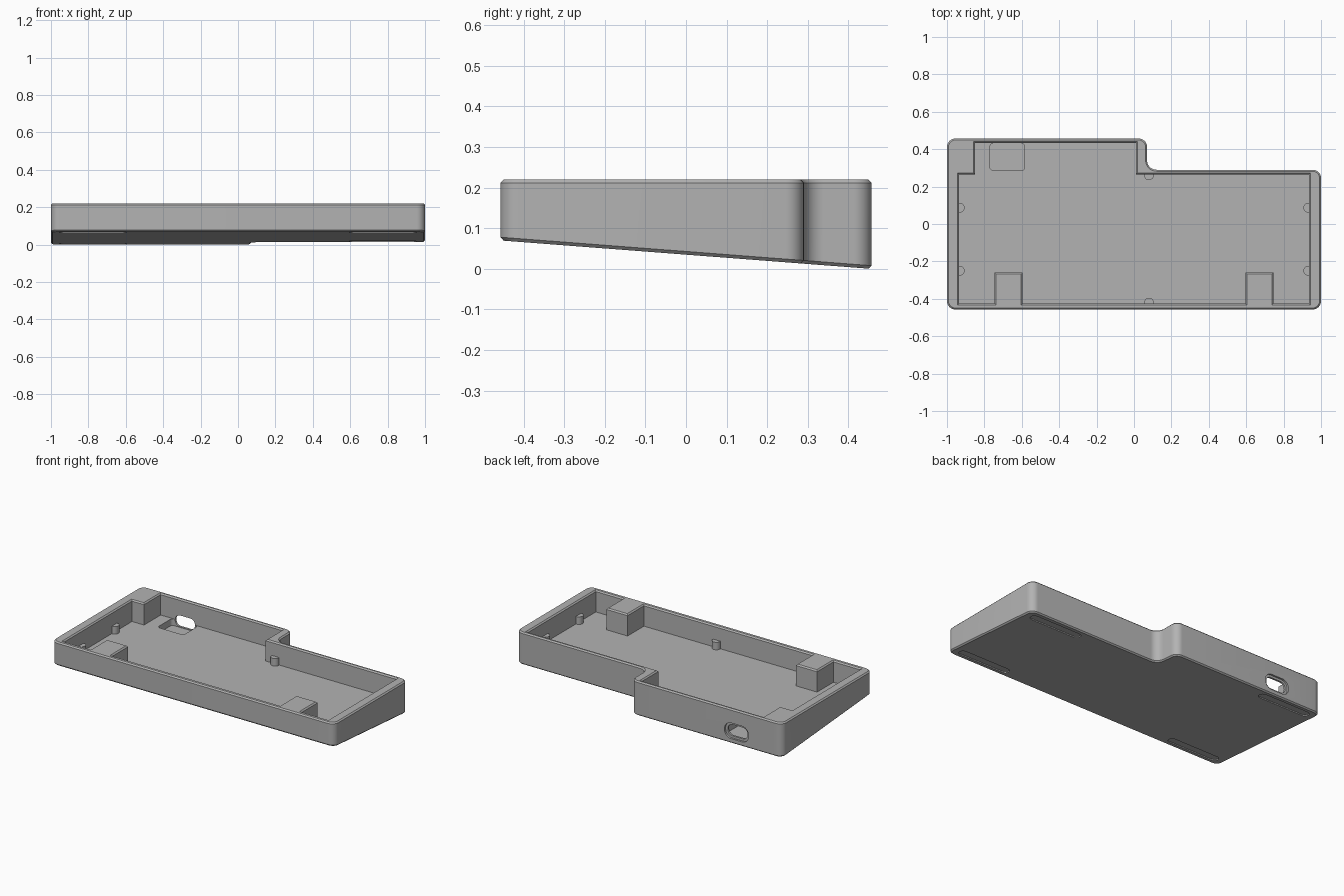
import bpy, bmesh, math
from mathutils import Matrix, Vector

if "Cube" in bpy.data.objects:
    bpy.data.objects.remove(bpy.data.objects["Cube"], do_unlink=True)

TOP = 0.22        # rim height
FLOOR = 0.082     # inside floor height
CH = 0.008        # edge chamfer
FRONT, BACK = -0.457, 0.457

grey = bpy.data.materials.new("plain grey")
grey.use_nodes = True
grey.diffuse_color = (0.45, 0.45, 0.45, 1)
grey.node_tree.nodes["Principled BSDF"].inputs["Base Color"].default_value = (0.45, 0.45, 0.45, 1)


def underside(y):
    """Height of the sloping base at depth y."""
    return 0.07 * (BACK - y) / (BACK - FRONT)


def outline(corners, inset=0.0, steps=8):
    """Right-angled counter-clockwise outline (x, y, radius), inset and rounded."""
    pts = []
    n = len(corners)
    for i, (x, y, r) in enumerate(corners):
        p = Vector((x, y))
        u = (p - Vector(corners[i - 1][:2])).normalized()
        v = (Vector(corners[(i + 1) % n][:2]) - p).normalized()
        nu, nv = Vector((-u.y, u.x)), Vector((-v.y, v.x))
        side = 1 if u.cross(v) > 0 else -1
        p = p + inset * (nu + nv)
        if r == 0:
            pts.append(p)
            continue
        r = r - side * inset
        c = p + side * r * (nu + nv)
        for k in range(steps + 1):
            t = math.pi / 2 * k / steps
            pts.append(c - side * r * (nu * math.cos(t) + nv * math.sin(t)))
    return pts


def rect(x0, x1, y0, y1, r=0.0):
    return [(x0, y0, r), (x1, y0, r), (x1, y1, r), (x0, y1, r)]


def stack(name, corners, levels, matrix=Matrix()):
    """Solid lofted through (inset, height) levels; a height may depend on y."""
    bm = bmesh.new()
    rings = []
    for inset, z in levels:
        rings.append([bm.verts.new((p.x, p.y, z(p.y) if callable(z) else z))
                      for p in outline(corners, inset)])
    n = len(rings[0])
    for a, b in zip(rings, rings[1:]):
        for i in range(n):
            j = (i + 1) % n
            bm.faces.new((a[i], a[j], b[j], b[i]))
    bm.faces.new(rings[0][::-1])
    bm.faces.new(rings[-1])
    bm.transform(matrix)
    bmesh.ops.recalc_face_normals(bm, faces=bm.faces)
    mesh = bpy.data.meshes.new(name)
    bm.to_mesh(mesh)
    bm.free()
    mesh.materials.append(grey)
    obj = bpy.data.objects.new(name, mesh)
    bpy.context.collection.objects.link(obj)
    return obj


def smooth(obj):
    bpy.ops.object.select_all(action='DESELECT')
    obj.select_set(True)
    bpy.context.view_layer.objects.active = obj
    bpy.ops.object.shade_smooth_by_angle(angle=math.radians(30))


# Outer shell: stepped back edge, level rim, sloping base
shell = [(-1, FRONT, 0.045), (1, FRONT, 0.045), (1, 0.29, 0.045),
         (0.07, 0.29, 0.05), (0.07, BACK, 0.045), (-1, BACK, 0.045)]
case = stack("case", shell, [(CH, underside), (0, lambda y: underside(y) + CH),
                             (0, TOP - CH), (CH, TOP)])

# Cavity, going around the two front blocks and the back corner block
inner = [(-0.935, -0.425), (-0.745, -0.425), (-0.745, -0.26), (-0.595, -0.26),
         (-0.595, -0.425), (0.595, -0.425), (0.595, -0.26), (0.745, -0.26),
         (0.745, -0.425), (0.935, -0.425), (0.935, 0.265), (0.01, 0.265),
         (0.01, 0.433), (-0.85, 0.433), (-0.85, 0.265), (-0.935, 0.265)]
cutters = [stack("cavity_cutter", [(x, y, 0) for x, y in inner],
                 [(0, FLOOR), (0, TOP - CH), (-CH, TOP), (-CH, TOP + 0.05)])]

# Shallow floor pocket behind the connector
cutters.append(stack("pocket_cutter", rect(-0.77, -0.585, 0.285, 0.432, 0.02),
                     [(0, 0.04), (0, FLOOR + 0.03)]))

# Connector opening through the back wall with a wider outer recess
turn = Matrix.Translation((-0.677, 0, 0.08)) @ Matrix.Rotation(math.pi / 2, 4, 'X')
cutters.append(stack("opening_cutter", rect(-0.07, 0.07, -0.036, 0.036, 0.034),
                     [(0, -0.5), (0, -0.42)], turn))
cutters.append(stack("recess_cutter", rect(-0.085, 0.085, -0.05, 0.05, 0.047),
                     [(0, -0.5), (0, -0.445)], turn))

# Slots for rubber feet under the base
for x, y in ((-0.775, -0.4), (0.775, -0.4), (-0.775, 0.4), (0.775, 0.23)):
    cutters.append(stack("foot_slot_cutter",
                         rect(x - 0.18, x + 0.18, y - 0.027, y + 0.027, 0.026),
                         [(0, -0.05), (0, lambda y: underside(y) + 0.007)]))

for cutter in cutters:
    cutter.hide_render = True
    mod = case.modifiers.new(cutter.name, 'BOOLEAN')
    mod.operation = 'DIFFERENCE'
    mod.solver = 'EXACT'
    mod.object = cutter

# Bake the cuts and drop the cutters
graph = bpy.context.evaluated_depsgraph_get()
cut_mesh = bpy.data.meshes.new_from_object(case.evaluated_get(graph))
case.modifiers.clear()
case.data = cut_mesh
for cutter in cutters:
    bpy.data.objects.remove(cutter, do_unlink=True)
smooth(case)

# Half-round support pegs along the inner walls
pegs = [(sx * 0.932, y) for sx in (-1, 1) for y in (0.087, -0.25)]
pegs += [(0.08, 0.261), (0.08, -0.421)]
for x, y in pegs:
    r = 0.026
    smooth(stack("support_peg", rect(x - r, x + r, y - r, y + r, r - 0.0005),
                 [(0, FLOOR - 0.005), (0, 0.13)]))
